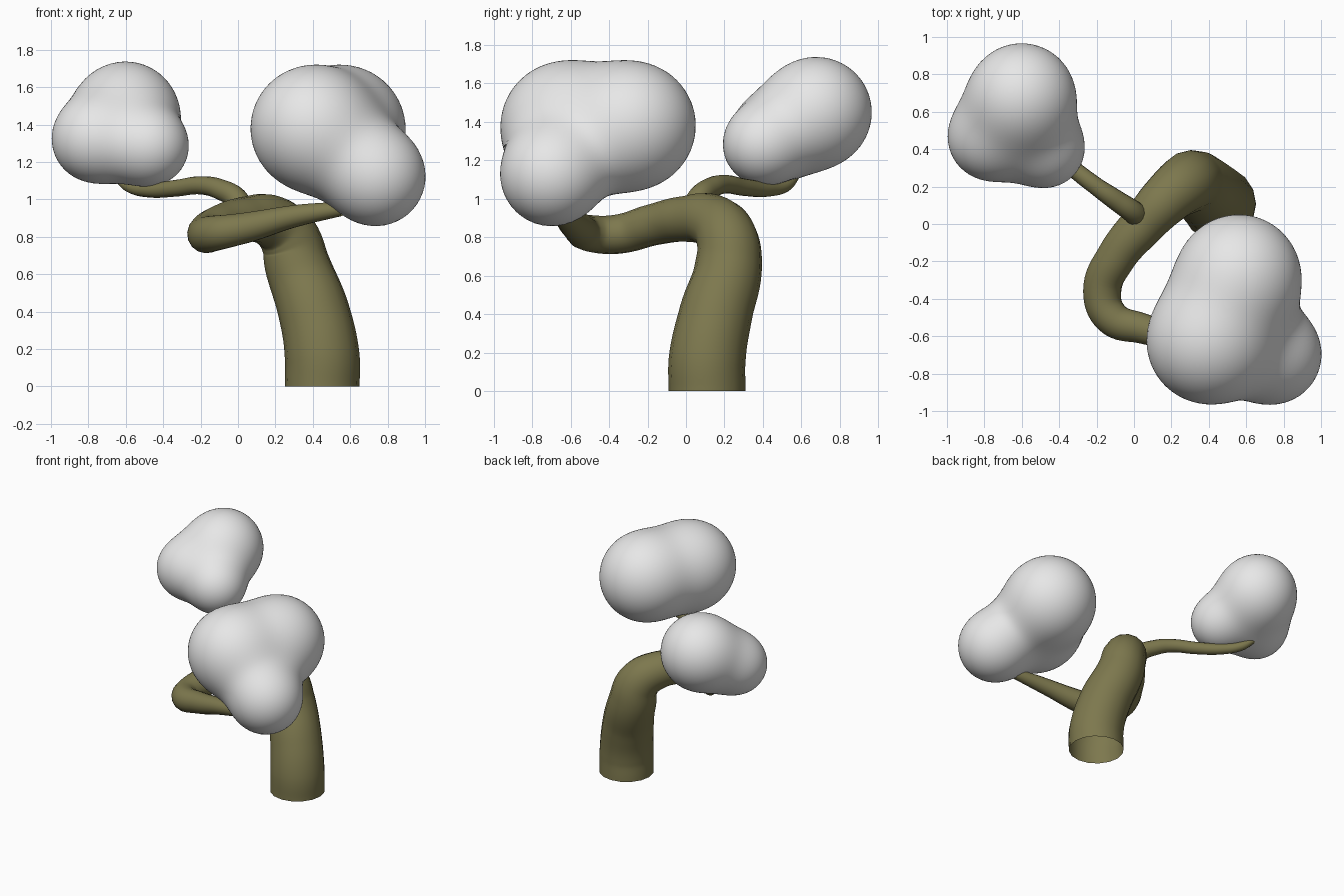
import bpy, bmesh, math
from mathutils import Vector

if "Cube" in bpy.data.objects:
    bpy.data.objects.remove(bpy.data.objects["Cube"])


def material(name, rgb):
    m = bpy.data.materials.new(name)
    m.diffuse_color = (*rgb, 1)
    m.use_nodes = True
    m.node_tree.nodes["Principled BSDF"].inputs["Base Color"].default_value = m.diffuse_color
    return m


bark = material("olive bark", (0.205, 0.188, 0.076))
leaf = material("pale grey foliage", (0.8, 0.8, 0.8))


def add_mesh(name, mesh, mat):
    mesh.materials.clear()
    mesh.materials.append(mat)
    for p in mesh.polygons:
        p.use_smooth = True
    ob = bpy.data.objects.new(name, mesh)
    bpy.context.collection.objects.link(ob)
    return ob


def tapered_tube(name, points):
    """Smooth tube through (x, y, z, radius) points."""
    cu = bpy.data.curves.new(name + "_path", 'CURVE')
    cu.dimensions = '3D'
    cu.bevel_depth = 1
    cu.bevel_resolution = 6
    cu.resolution_u = 8
    sp = cu.splines.new('BEZIER')
    sp.bezier_points.add(len(points) - 1)
    for bp, (x, y, z, r) in zip(sp.bezier_points, points):
        bp.co = (x, y, z)
        bp.radius = r
        bp.handle_left_type = bp.handle_right_type = 'AUTO'
    tmp = bpy.data.objects.new(name + "_path", cu)
    bpy.context.collection.objects.link(tmp)
    bpy.context.view_layer.update()
    dg = bpy.context.evaluated_depsgraph_get()
    mesh = bpy.data.meshes.new_from_object(tmp.evaluated_get(dg))
    bpy.data.objects.remove(tmp)
    return add_mesh(name, mesh, bark)


def foliage(name, lobes, blend):
    """Icosphere shrunk onto a soft union of (x, y, z, radius) spheres."""
    balls = [(Vector(l[:3]), l[3]) for l in lobes]
    centre = sum((c for c, r in balls), Vector()) / len(balls)

    def dist(p):
        return -blend * math.log(sum(math.exp(-((p - c).length - r) / blend) for c, r in balls))

    bm = bmesh.new()
    bmesh.ops.create_icosphere(bm, subdivisions=5, radius=1)
    for v in bm.verts:
        d = v.co.normalized()
        t = 1.2
        for _ in range(40):
            step = dist(centre + d * t)
            t -= step
            if abs(step) < 0.0005:
                break
        v.co = centre + d * t
    mesh = bpy.data.meshes.new(name)
    bm.to_mesh(mesh)
    bm.free()
    return add_mesh(name, mesh, leaf)


# Trunk bending over into the long front branch
tapered_tube("trunk", [
    (0.45, 0.11, 0.0, 0.20), (0.45, 0.11, 0.16, 0.20), (0.405, 0.155, 0.4, 0.19),
    (0.32, 0.22, 0.64, 0.175), (0.27, 0.21, 0.8, 0.16), (0.17, 0.13, 0.885, 0.14),
    (0.05, 0.0, 0.895, 0.12), (-0.09, -0.17, 0.865, 0.108), (-0.17, -0.36, 0.815, 0.102),
    (-0.12, -0.5, 0.82, 0.095), (0.05, -0.56, 0.85, 0.082), (0.3, -0.63, 0.91, 0.06),
    (0.55, -0.68, 0.95, 0.04)])

# Thin back branch
tapered_tube("back_branch", [
    (0.02, 0.03, 0.88, 0.07), (0.0, 0.06, 0.99, 0.062), (-0.1, 0.13, 1.055, 0.055),
    (-0.2, 0.2, 1.075, 0.048), (-0.33, 0.3, 1.06, 0.045), (-0.47, 0.42, 1.05, 0.04),
    (-0.58, 0.52, 1.07, 0.033), (-0.66, 0.58, 1.13, 0.02)])

# Leaf clumps
foliage("front_foliage", [(0.56, -0.28, 1.38, 0.33), (0.40, -0.63, 1.38, 0.33),
                          (0.74, -0.70, 1.12, 0.26)], 0.08)
foliage("back_foliage", [(-0.60, 0.68, 1.45, 0.285), (-0.77, 0.46, 1.32, 0.22),
                         (-0.47, 0.40, 1.28, 0.20)], 0.07)
